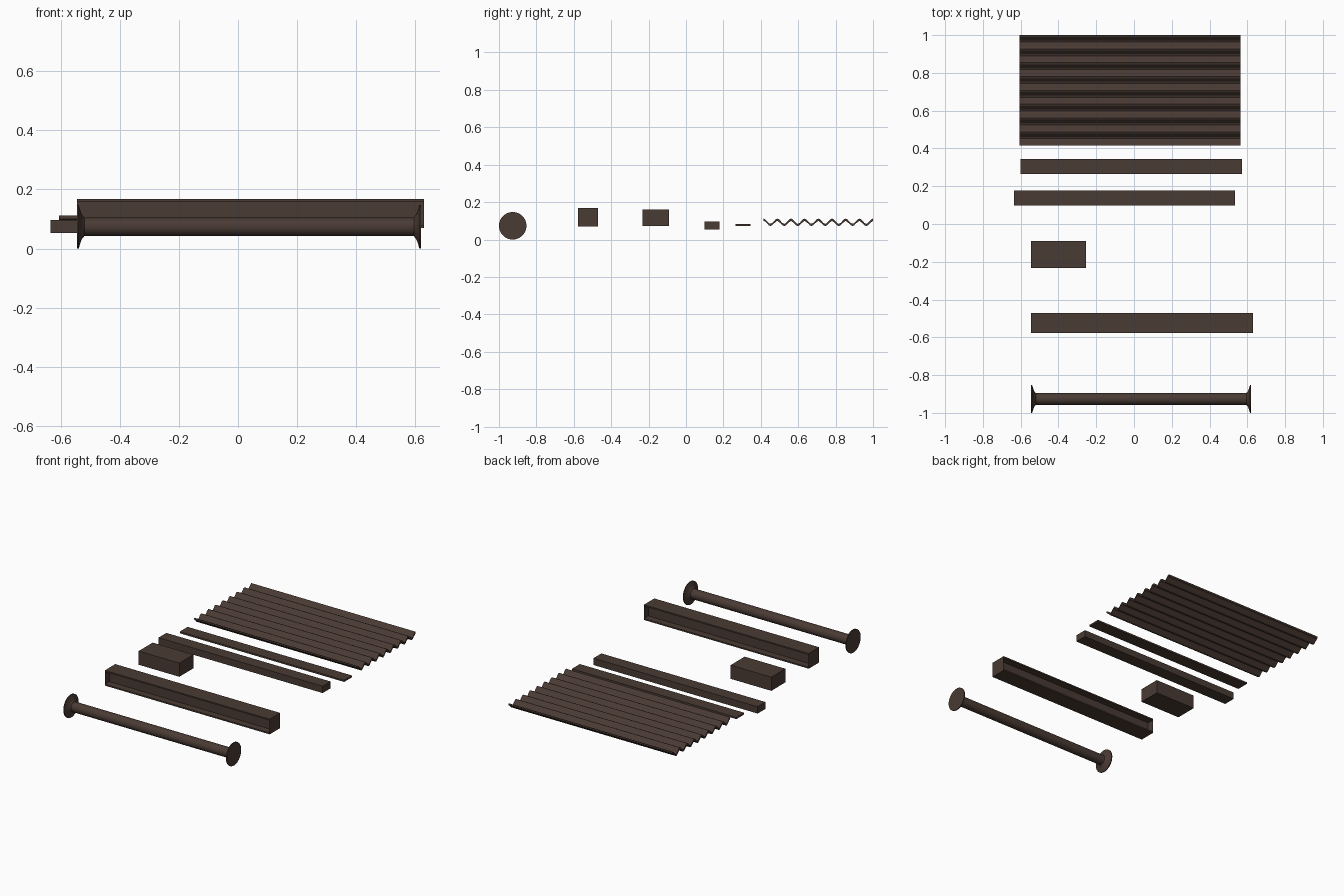
import bpy, bmesh, math

if "Cube" in bpy.data.objects:
    bpy.data.objects.remove(bpy.data.objects["Cube"])

mat = bpy.data.materials.new("dark brown steel")
mat.diffuse_color = (0.068, 0.043, 0.034, 1)
mat.use_nodes = True
mat.node_tree.nodes["Principled BSDF"].inputs["Base Color"].default_value = mat.diffuse_color


def finish(bm, name, smooth=False):
    bmesh.ops.recalc_face_normals(bm, faces=bm.faces)
    me = bpy.data.meshes.new(name)
    bm.to_mesh(me)
    bm.free()
    me.materials.append(mat)
    ob = bpy.data.objects.new(name, me)
    bpy.context.collection.objects.link(ob)
    if smooth:
        bpy.ops.object.select_all(action='DESELECT')
        bpy.context.view_layer.objects.active = ob
        ob.select_set(True)
        bpy.ops.object.shade_smooth_by_angle(angle=math.radians(30))
    return ob


def extrude_x(name, outline, x0, x1):
    """Closed y-z outline pushed along x."""
    bm = bmesh.new()
    a = [bm.verts.new((x0, y, z)) for y, z in outline]
    b = [bm.verts.new((x1, y, z)) for y, z in outline]
    n = len(a)
    for i in range(n):
        j = (i + 1) % n
        bm.faces.new((a[i], a[j], b[j], b[i]))
    caps = [bm.faces.new(a), bm.faces.new(b)]
    bmesh.ops.triangulate(bm, faces=caps)
    return finish(bm, name)


def rect(y0, y1, z0, z1):
    return [(y0, z0), (y1, z0), (y1, z1), (y0, z1)]


# Flanged pipe: profile revolved about the x axis
def flanged_pipe(x0, x1, yc, zc, segs=40):
    half = [(0, 0.0735), (0.006, 0.0735), (0.013, 0.050), (0.018, 0.040), (0.025, 0.0315)]
    prof = [(x0 + d, r) for d, r in half] + [(x1 - d, r) for d, r in reversed(half)]
    bm = bmesh.new()
    rings = []
    for x, r in prof:
        rings.append([bm.verts.new((x, yc + r * math.cos(2 * math.pi * k / segs),
                                    zc + r * math.sin(2 * math.pi * k / segs)))
                      for k in range(segs)])
    for p, q in zip(rings, rings[1:]):
        for k in range(segs):
            j = (k + 1) % segs
            bm.faces.new((p[k], p[j], q[j], q[k]))
    bm.faces.new(rings[0])
    bm.faces.new(rings[-1])
    finish(bm, "flanged_pipe", True)


flanged_pipe(-0.545, 0.62, -0.9265, 0.0735)

# I-beam
yc, w, web, t, z0, z1 = -0.524, 0.053, 0.008, 0.009, 0.07, 0.168
right = [(w, z0), (w, z0 + t), (web, z0 + t), (web, z1 - t), (w, z1 - t), (w, z1)]
extrude_x("i_beam", [(yc + y, z) for y, z in right] +
          [(yc - y, z) for y, z in reversed(right)], -0.545, 0.63)

# Solid stock
extrude_x("short_block", rect(-0.233, -0.09, 0.073, 0.161), -0.545, -0.255)
extrude_x("square_bar", rect(0.098, 0.178, 0.053, 0.097), -0.635, 0.535)
extrude_x("flat_bar", rect(0.264, 0.344, 0.071, 0.082), -0.60, 0.572)

# Corrugated sheet: eight waves, crest at both edges
waves, steps, y0, y1 = 8, 8, 0.415, 1.0
top, bottom = [], []
for i in range(waves * steps + 1):
    y = y0 + (y1 - y0) * i / (waves * steps)
    z = 0.092 + 0.014 * math.cos(2 * math.pi * i / steps)
    top.append((y, z + 0.006))
    bottom.append((y, z - 0.006))
extrude_x("corrugated_sheet", top + bottom[::-1], -0.605, 0.565)
